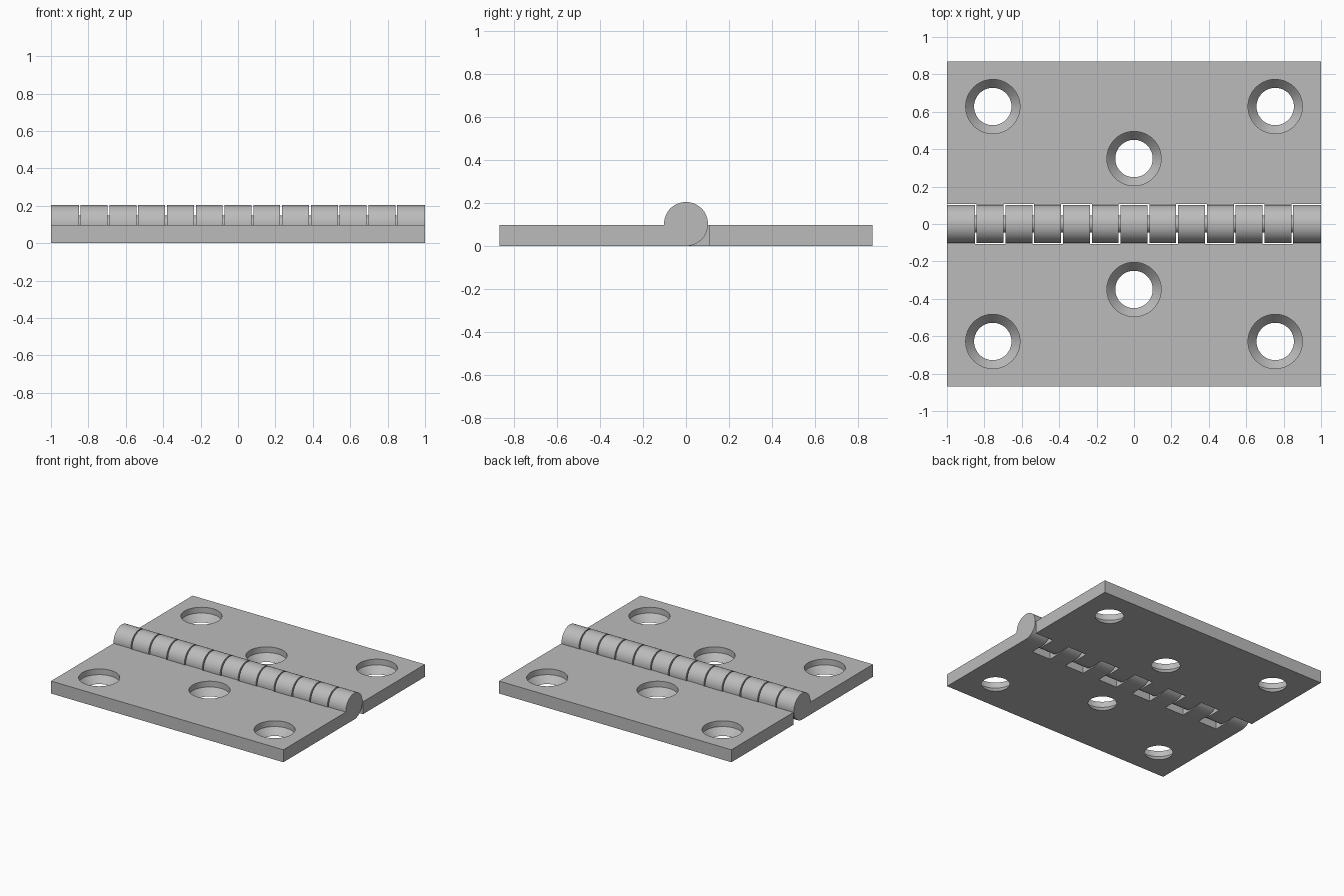
import bpy, bmesh, math

if "Cube" in bpy.data.objects:
    bpy.data.objects.remove(bpy.data.objects["Cube"], do_unlink=True)

steel = bpy.data.materials.new("brushed grey steel")
steel.use_nodes = True
grey = (0.5, 0.5, 0.5, 1)
steel.diffuse_color = grey
steel.node_tree.nodes["Principled BSDF"].inputs["Base Color"].default_value = grey

HALF_X, HALF_Y, THICK = 1.0, 0.87, 0.097
BARREL_R, LEAF_EDGE, PIN_R = 0.1025, 0.108, 0.045
KNUCKLES, GAP = 13, 0.01
HOLE_TOP_R, HOLE_LOW_R, BORE_DEPTH = 0.145, 0.1, 0.045
HOLES = [(-0.755, 0.628), (0.0, 0.35), (0.755, 0.628)]


def make_object(name, bm):
    bmesh.ops.recalc_face_normals(bm, faces=bm.faces[:])
    mesh = bpy.data.meshes.new(name)
    bm.to_mesh(mesh)
    bm.free()
    mesh.materials.append(steel)
    obj = bpy.data.objects.new(name, mesh)
    bpy.context.collection.objects.link(obj)
    return obj


def add_prism(bm, outline, x0, x1):
    """Extrude a (y, z) outline along x."""
    ends = [[bm.verts.new((x, y, z)) for y, z in outline] for x in (x0, x1)]
    bm.faces.new(ends[0])
    bm.faces.new(ends[1])
    n = len(outline)
    for i in range(n):
        j = (i + 1) % n
        bm.faces.new((ends[0][i], ends[0][j], ends[1][j], ends[1][i]))


def add_lathe(bm, cx, cy, profile, sides=64):
    """Closed solid turned about a vertical axis from (radius, z) pairs."""
    rings = []
    for r, z in profile:
        rings.append([bm.verts.new((cx + r * math.cos(math.tau * i / sides),
                                    cy + r * math.sin(math.tau * i / sides), z))
                      for i in range(sides)])
    for low, high in zip(rings, rings[1:]):
        for i in range(sides):
            j = (i + 1) % sides
            bm.faces.new((low[i], low[j], high[j], high[i]))
    bm.faces.new(rings[0])
    bm.faces.new(rings[-1])


def apply_boolean(obj, other, operation):
    mod = obj.modifiers.new(operation.title(), "BOOLEAN")
    mod.operation, mod.solver, mod.object = operation, "EXACT", other
    bpy.context.view_layer.objects.active = obj
    bpy.ops.object.modifier_apply(modifier=mod.name)
    bpy.data.objects.remove(other, do_unlink=True)


def smooth(obj):
    bpy.ops.object.select_all(action="DESELECT")
    obj.select_set(True)
    bpy.context.view_layer.objects.active = obj
    bpy.ops.object.shade_smooth_by_angle(angle=math.radians(30))


def knuckle_outline(side):
    """Round barrel section running tangent into the leaf."""
    end = math.pi - math.asin((THICK - BARREL_R) / BARREL_R)
    start, steps = -math.pi / 2, 44
    pts = [(-LEAF_EDGE - 0.05, 0.0)]
    for i in range(steps + 1):
        a = start + (end - start) * i / steps
        pts.append((BARREL_R * math.cos(a), BARREL_R + BARREL_R * math.sin(a)))
    pts.append((-LEAF_EDGE - 0.05, THICK))
    return [(-side * y, z) for y, z in pts]


def build_leaf(name, side, first):
    # Flat plate
    bm = bmesh.new()
    add_prism(bm, [(side * LEAF_EDGE, 0), (side * HALF_Y, 0),
                   (side * HALF_Y, THICK), (side * LEAF_EDGE, THICK)], -HALF_X, HALF_X)
    leaf = make_object(name, bm)

    # Countersunk screw holes
    bm = bmesh.new()
    slope = (HOLE_TOP_R - HOLE_LOW_R) / (THICK - BORE_DEPTH)
    for x, y in HOLES:
        add_lathe(bm, x, side * y, [(HOLE_LOW_R - slope * 0.02, -0.02),
                                    (HOLE_TOP_R, THICK - BORE_DEPTH),
                                    (HOLE_TOP_R, THICK + 0.02)])
    apply_boolean(leaf, make_object(name + "_hole_cutter", bm), "DIFFERENCE")

    # Alternate barrel knuckles
    bm = bmesh.new()
    pitch = 2 * HALF_X / KNUCKLES
    for k in range(first, KNUCKLES, 2):
        x0 = -HALF_X + k * pitch + (GAP / 2 if k > 0 else 0)
        x1 = -HALF_X + (k + 1) * pitch - (GAP / 2 if k < KNUCKLES - 1 else 0)
        add_prism(bm, knuckle_outline(side), x0, x1)
    apply_boolean(leaf, make_object(name + "_knuckles", bm), "UNION")
    smooth(leaf)


build_leaf("front_leaf", -1, 0)
build_leaf("back_leaf", 1, 1)

# Pin through the barrel
bm = bmesh.new()
circle = [(PIN_R * math.cos(math.tau * i / 32), BARREL_R + PIN_R * math.sin(math.tau * i / 32))
          for i in range(32)]
add_prism(bm, circle, -HALF_X + 0.005, HALF_X - 0.005)
smooth(make_object("hinge_pin", bm))
